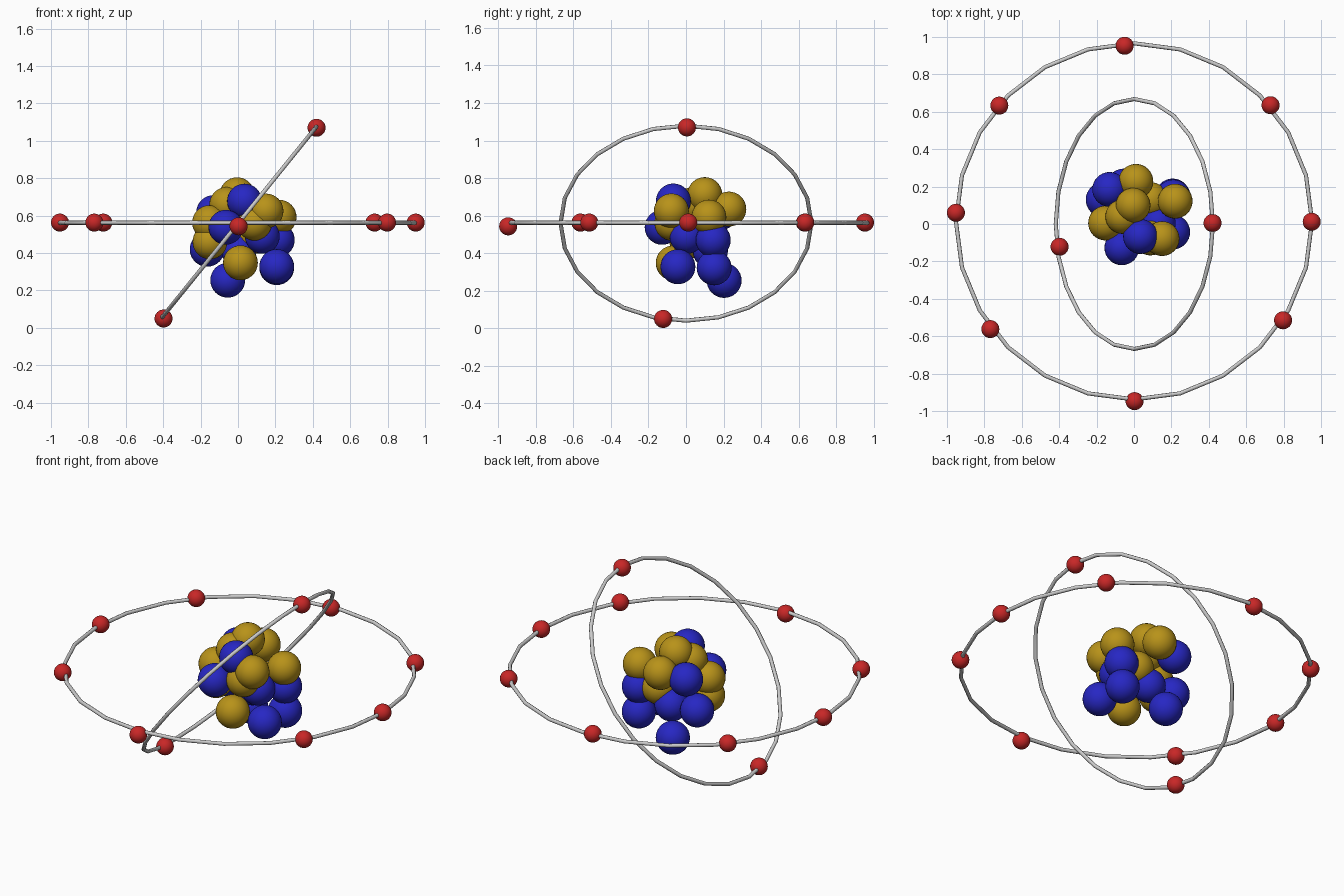
import bpy
from math import radians


def material(name, rgb):
    m = bpy.data.materials.new(name)
    m.diffuse_color = (*rgb, 1)
    return m


BLUE = material("blue", (0.02, 0.02, 0.55))
YELLOW = material("yellow", (0.48, 0.29, 0.01))
RED = material("red", (0.58, 0.02, 0.02))


def ball(name, loc, r, mat):
    bpy.ops.mesh.primitive_uv_sphere_add(segments=32, ring_count=16, radius=r, location=loc)
    ob = bpy.context.object
    ob.name = name
    ob.data.materials.append(mat)
    bpy.ops.object.shade_smooth()


def orbit(name, loc, r, tilt):
    bpy.ops.mesh.primitive_torus_add(major_segments=24, minor_segments=8, major_radius=r,
                                     minor_radius=0.011, location=loc,
                                     rotation=(0, radians(tilt), 0))
    bpy.context.object.name = name
    bpy.ops.object.shade_smooth_by_angle(angle=radians(50))


# orbit rings
orbit("outer_orbit", (0, 0.014, 0.562), 0.952, 0)
orbit("inner_orbit", (0.002, 0, 0.56), 0.668, -51)

# electrons on the outer ring (x, y), then on the inner ring
outer = [(-0.05, 0.953), (-0.72, 0.633), (0.73, 0.635), (-0.952, 0.06),
         (0.95, 0.012), (-0.768, -0.562), (0.797, -0.515)]
for x, y in outer:
    ball("outer_electron", (x, y, 0.563), 0.048, RED)
ball("outer_electron", (0.003, -0.947, 0.543), 0.048, RED)
for p in [(0.42, 0.005, 1.07), (-0.398, -0.122, 0.05)]:
    ball("inner_electron", p, 0.048, RED)

# nucleus: blue protons
protons = [(-0.055, 0.203, 0.255), (0.207, -0.043, 0.328), (0.207, 0.15, 0.322),
           (0.21, 0.145, 0.47), (-0.165, 0.13, 0.42), (-0.13, 0.185, 0.617),
           (-0.065, -0.127, 0.538), (0.035, -0.067, 0.678), (0.13, 0.005, 0.49),
           (0.005, 0.13, 0.41)]
for p in protons:
    ball("proton", p, 0.093, BLUE)

# nucleus: yellow neutrons
neutrons = [(0.013, -0.068, 0.348), (-0.15, 0.005, 0.46), (-0.152, 0.005, 0.563),
            (-0.005, 0.1, 0.712), (-0.06, 0.04, 0.66), (0.15, -0.078, 0.625),
            (0.22, 0.122, 0.592), (0.088, -0.075, 0.56), (0.01, 0.228, 0.635),
            (0.09, 0.13, 0.49)]
for p in neutrons:
    ball("neutron", p, 0.093, YELLOW)
